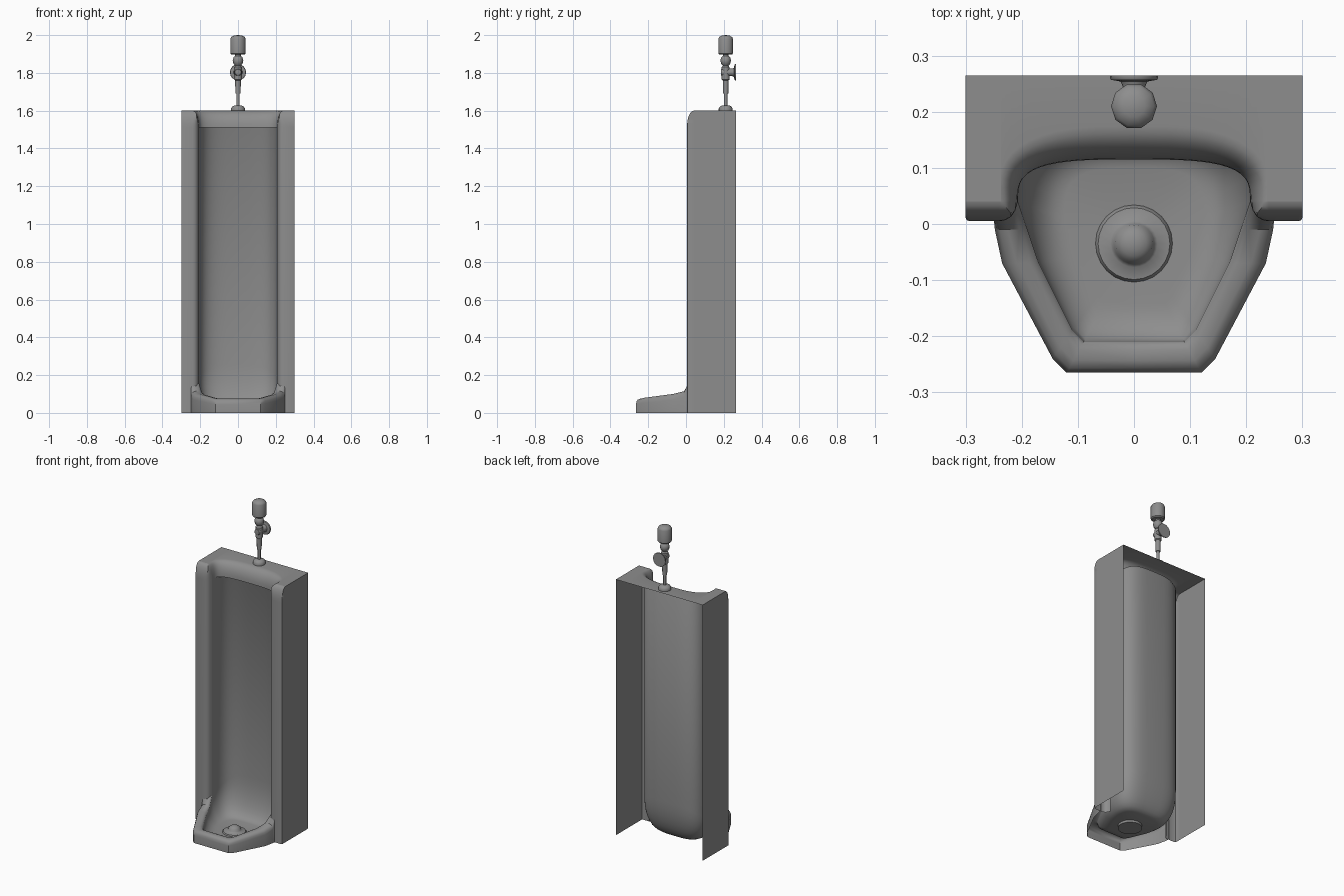
import bpy, bmesh
from math import sin, cos, pi, radians
from mathutils import Vector, Matrix

cube = bpy.data.objects.get("Cube")
if cube:
    bpy.data.objects.remove(cube, do_unlink=True)

grey = bpy.data.materials.new("glazed grey")
grey.use_nodes = True
COLOUR = (0.27, 0.27, 0.27, 1)
grey.diffuse_color = COLOUR
grey.node_tree.nodes["Principled BSDF"].inputs["Base Color"].default_value = COLOUR


def finish(name, bm, mirror=False, angle=40):
    bmesh.ops.remove_doubles(bm, verts=bm.verts, dist=0.0005)
    bmesh.ops.recalc_face_normals(bm, faces=bm.faces)
    mesh = bpy.data.meshes.new(name)
    bm.to_mesh(mesh)
    bm.free()
    mesh.materials.append(grey)
    ob = bpy.data.objects.new(name, mesh)
    bpy.context.collection.objects.link(ob)
    if mirror:
        mod = ob.modifiers.new("mirror", 'MIRROR')
        mod.merge_threshold = 0.0005
    bpy.ops.object.select_all(action='DESELECT')
    bpy.context.view_layer.objects.active = ob
    ob.select_set(True)
    bpy.ops.object.shade_smooth_by_angle(angle=radians(angle))
    return ob


def grid(bm, rows):
    """Skin a list of equally long point rows with quads."""
    vs = [[bm.verts.new(p) for p in row] for row in rows]
    for r0, r1 in zip(vs, vs[1:]):
        for i in range(len(r0) - 1):
            bm.faces.new((r0[i], r0[i + 1], r1[i + 1], r1[i]))


def lathe(name, profile, place, sides):
    bm = bmesh.new()
    rows = [[place @ Vector((r * cos(2 * pi * i / sides), r * sin(2 * pi * i / sides), z))
             for i in range(sides + 1)] for r, z in profile]
    grid(bm, rows)
    bmesh.ops.dissolve_degenerate(bm, dist=0.0001, edges=bm.edges)
    return finish(name, bm)


HALF, BACK, FRONT, TOP = 0.3, 0.265, 0.005, 1.6
IN_X, IN_Y, CREASE_Z = 0.207, 0.04, 1.51
STEPS = 12
angles = [pi / 2 * i / STEPS for i in range(STEPS + 1)]


def arc(a, depth):
    """Squarish quarter outline of the recess, from the post to the centre."""
    c, s = max(cos(a), 0) ** 0.6, sin(a) ** 0.6
    if a > pi / 2 - 0.001:
        c = 0
    return Vector((IN_X * c, IN_Y + depth * s, 0))


def at(p, z):
    return Vector((p.x, p.y, z))


# front lip stations: inner point, outer point, crest height
lip = [((0, -.21), (0, -.265), .075), ((.09, -.21), (.12, -.265), .075),
       ((.11, -.19), (.145, -.24), .08), ((.17, -.07), (.235, -.07), .1),
       ((.19, -.01), (.248, -.01), .115), ((IN_X, IN_Y), (.25, .01), .17)]
lip = [(Vector((*i, 0)), Vector((*o, 0)), h) for i, o, h in lip]
DROP = 0.012

bm = bmesh.new()
rows = []
for inner, outer, h in lip:
    section = [at(outer, 0), at(outer, h - .03)]
    section += [at(outer.lerp(inner, f), h - d)
                for f, d in ((.05, .016), (.15, .006), (.4, 0), (.75, .001), (.92, .005), (1, DROP))]
    rows.append(section)
grid(bm, rows)
finish("front_lip", bm, mirror=True)

# bowl floor sweeping up into the rounded back wall
rim = [at(i, h - DROP) for i, o, h in lip]
wall = [arc(a, .15) for a in angles]
rim += [at(p, rim[-1].z + .1 * sin(a)) for p, a in zip(wall[1:], angles[1:])]
centre, floor_z = Vector((0, -.035, 0)), 0.016
rows = []
for k in range(9):
    t = pi / 2 * k / 8
    row = []
    for p in rim:
        reach = 1 - 0.4 * (1 - cos(t))
        q = centre.lerp(at(p, 0), reach)
        row.append(at(q, floor_z + (p.z - floor_z) * (1 - sin(t))))
    rows.append(row)
rows.append([at(centre, floor_z - .004)] * len(rim))
bm = bmesh.new()
grid(bm, rows)
bmesh.ops.dissolve_degenerate(bm, dist=0.0001, edges=bm.edges)

# back wall and its overhang up to the hood edge
crease = [at(arc(a, .075), CREASE_Z) for a in angles]
low = rim[len(lip) - 1:]
high = [at(p, CREASE_Z + .04 * sin(a)) for p, a in zip(wall, angles)]
crown = [at(p.lerp(c, .2), CREASE_Z + .065 * sin(a)) for p, c, a in zip(wall, crease, angles)]
grid(bm, [low, high, crown, crease])
finish("basin", bm, mirror=True)

# hood: rolled edge over the recess, then the flat top
bm = bmesh.new()
rows = []
for k in range(8):
    t = pi / 2 * k / 7
    rows.append([at(c + Vector((cos(a), sin(a), 0)) * (.03 + .03 * sin(a)) * (1 - cos(t)),
                    CREASE_Z + (TOP - CREASE_Z) * sin(t)) for c, a in zip(crease, angles)])
for row in rows:
    row[-1].x = 0
rows.append([Vector((p.x, BACK, TOP)) for p in rows[-1]])
grid(bm, rows)
edge = IN_X + .03
grid(bm, [[(edge, IN_Y, TOP), (HALF, IN_Y, TOP)], [(edge, BACK, TOP), (HALF, BACK, TOP)]])
finish("hood", bm, mirror=True)

# side panels with rounded front posts
plan = [(HALF, BACK), (HALF, IN_Y), (HALF, .011), (.298, .007), (.293, FRONT), (.24, FRONT),
        (.229, .007), (.219, .013), (.212, .023), (IN_X, IN_Y)]
bm = bmesh.new()
rows = [[(x, y, 0) for x, y in plan]]
for k in range(8):
    t = pi / 2 * k / 7
    z = CREASE_Z + (TOP - CREASE_Z) * sin(t)
    rows.append([(max(x, IN_X + .03 * (1 - cos(t))), max(y, FRONT + .035 * (1 - cos(t))), z)
                 for x, y in plan])
grid(bm, rows)
finish("side_post", bm, mirror=True)

# drain strainer
lathe("drain", [(0, 0), (.069, 0), (.069, .014), (.064, .021), (.042, .024), (.036, .03),
                (.033, .042), (.022, .05), (.012, .054), (0, .055)],
      Matrix.Translation(centre), 24)

# supply pipe and flush valve
PIPE_Y = 0.21
upright = Matrix.Translation((0, PIPE_Y, 0))
lathe("pipe_collar", [(.037, TOP), (.037, 1.612), (.03, 1.622), (.018, 1.628), (0, 1.629)], upright, 16)
lathe("supply_pipe", [(.009, 1.62), (.009, 1.69), (.014, 1.69), (.015, 1.76), (.021, 1.765),
                      (.021, 1.83), (.014, 1.838), (.024, 1.848), (.028, 1.865), (.024, 1.882),
                      (.015, 1.89), (.015, 1.902)], upright, 12)
lathe("valve_cap", [(0, 1.897), (.035, 1.897), (.041, 1.903), (.041, 1.98), (.036, 1.99),
                    (.02, 1.998), (0, 2.0)], upright, 10)

# wall arm and flange, turned towards the back
backward = Matrix.Translation((0, PIPE_Y, 1.803)) @ Matrix.Rotation(-pi / 2, 4, 'X')
lathe("wall_arm", [(0, -.026), (.016, -.024), (.02, -.015), (.02, .035), (.024, .044),
                   (.041, .047), (.043, .051), (.043, .055), (0, .055)], backward, 16)
